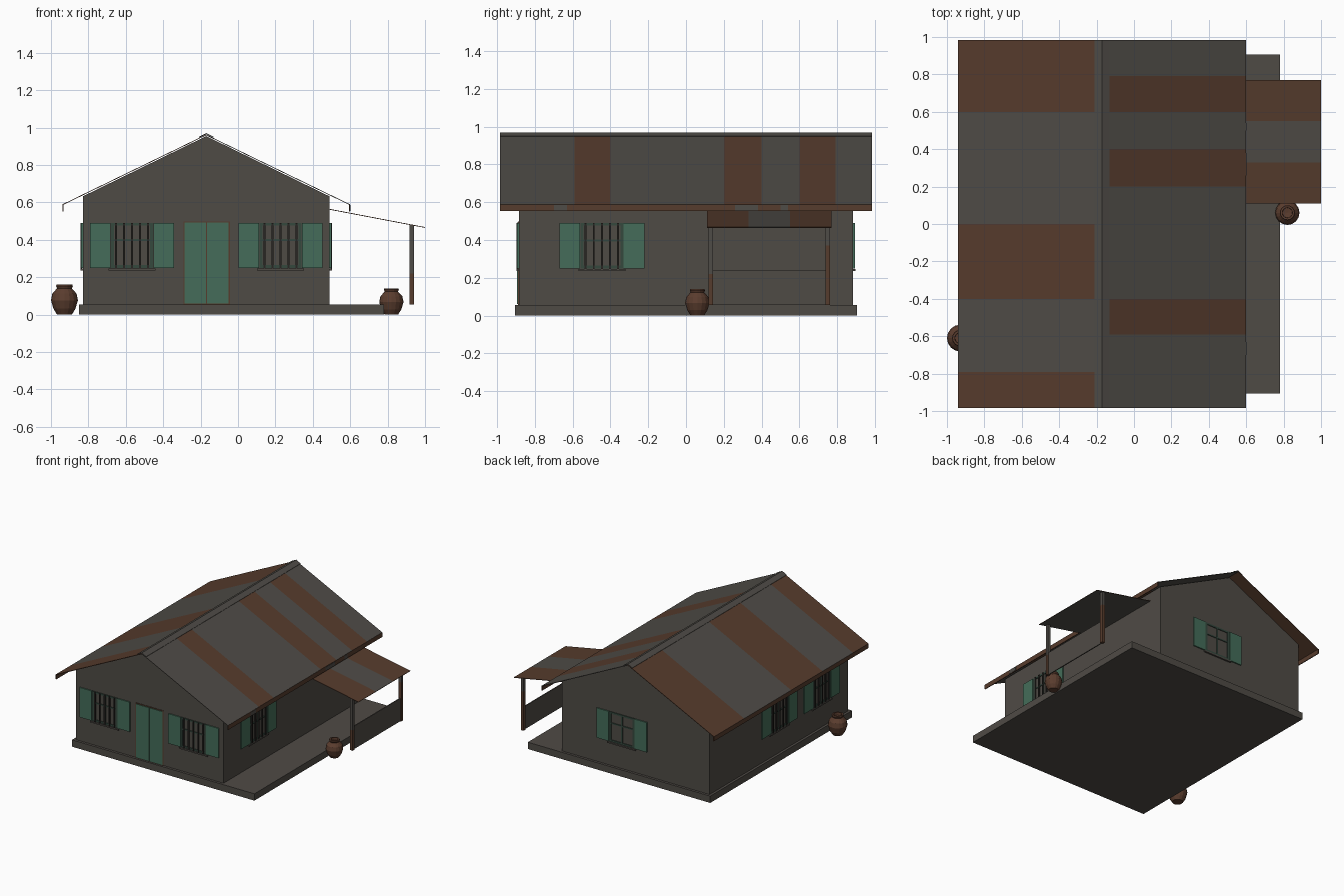
import bpy, bmesh, math
from mathutils import Matrix, Vector

cube = bpy.data.objects.get("Cube")
if cube:
    bpy.data.objects.remove(cube, do_unlink=True)


def material(name, r, g, b):
    m = bpy.data.materials.new(name)
    m.use_nodes = True
    m.diffuse_color = (r, g, b, 1)
    m.node_tree.nodes["Principled BSDF"].inputs["Base Color"].default_value = (r, g, b, 1)
    return m


PLASTER = material("weathered plaster", 0.078, 0.070, 0.060)
SHEET = material("grey metal sheet", 0.078, 0.072, 0.063)
RUST = material("rusty metal", 0.094, 0.045, 0.026)
GREEN = material("faded green paint", 0.058, 0.152, 0.100)
IRON = material("dark iron", 0.022, 0.019, 0.017)
TRIM = material("dark green trim", 0.035, 0.065, 0.048)
CLAY = material("brown clay", 0.105, 0.047, 0.028)


def finish(name, bm, mats):
    bmesh.ops.recalc_face_normals(bm, faces=bm.faces)
    mesh = bpy.data.meshes.new(name)
    bm.to_mesh(mesh)
    bm.free()
    for m in mats:
        mesh.materials.append(m)
    obj = bpy.data.objects.new(name, mesh)
    bpy.context.collection.objects.link(obj)
    return obj


def boxes(name, mat, spans, place=Matrix()):
    """One object made of boxes, each given by its x, y and z ranges."""
    bm = bmesh.new()
    for span in spans:
        mid = Vector([(a + b) / 2 for a, b in span])
        size = [b - a for a, b in span]
        bmesh.ops.create_cube(bm, size=1, matrix=place @ Matrix.Translation(mid) @ Matrix.Diagonal((*size, 1)))
    return finish(name, bm, [mat])


def sheets(name, high, low, edges, rusty, mats):
    """Sloping roof plane split into strips along y; rusty strips use slot 1."""
    bm = bmesh.new()
    rows = [[bm.verts.new((x, y, z)) for x, z in (high, low)] for y in edges]
    for i in range(len(rows) - 1):
        a, b = rows[i], rows[i + 1]
        f = bm.faces.new((a[0], a[1], b[1], b[0]))
        f.material_index = int(i in rusty)
    bm.normal_update()
    up = all(f.normal.z > 0 for f in bm.faces)
    obj = finish(name, bm, mats)
    if (obj.data.polygons[0].normal.z > 0) is False or not up:
        if obj.data.polygons[0].normal.z < 0:
            obj.data.flip_normals()
    mod = obj.modifiers.new("thickness", "SOLIDIFY")
    mod.thickness = 0.004
    mod.offset = -1
    return obj


# Slab and gabled walls
LEFT, RIGHT, RIDGE, DEPTH = -0.83, 0.49, -0.17, 0.885
boxes("floor_slab", PLASTER, [((-0.85, 0.78), (-0.905, 0.905), (0, 0.055))])
bm = bmesh.new()
gable = [(LEFT, 0.05), (RIGHT, 0.05), (RIGHT, 0.632), (RIDGE, 0.954), (LEFT, 0.632)]
front = bm.faces.new([bm.verts.new((x, -DEPTH, z)) for x, z in gable])
moved = bmesh.ops.extrude_face_region(bm, geom=[front])["geom"]
bmesh.ops.translate(bm, vec=(0, 2 * DEPTH, 0), verts=[v for v in moved if isinstance(v, bmesh.types.BMVert)])
if not front.is_valid or len(bm.faces) < 7:
    bm.faces.new([v for v in bm.verts if v.co.y < 0])
finish("house_walls", bm, [PLASTER])

# Main roof, ridge cap and eave boards
strips = [-0.985, -0.79, -0.59, -0.4, -0.2, 0, 0.2, 0.4, 0.6, 0.79, 0.985]
sheets("roof_left", (RIDGE, 0.963), (-0.94, 0.589), strips, (0, 3, 4, 8, 9), [SHEET, RUST])
sheets("roof_right", (RIDGE, 0.963), (0.6, 0.589), strips, (2, 6, 8), [SHEET, RUST])
for side, x in (("left", -0.21), ("right", -0.13)):
    sheets("ridge_cap_" + side, (RIDGE, 0.97), (x, 0.95), (-0.985, 0.985), (), [SHEET])
for side, x in (("left", -0.936), ("right", 0.597)):
    boxes("eave_board_" + side, RUST, [((x - 0.003, x + 0.003), (-0.985, 0.985), (0.552, 0.588))])
boxes("eave_board_patches", SHEET, [((0.6, 0.602), y, (0.555, 0.585))
                                    for y in ((-0.7, -0.63), (0.26, 0.38), (0.5, 0.54))])

# Side porch: roof, posts and low wall
sheets("porch_roof", (0.49, 0.565), (1.0, 0.468), (0.11, 0.33, 0.55, 0.77), (0, 2),
       [SHEET, RUST, SHEET, SHEET]).modifiers[0].material_offset = 2
for name, y, split in (("front", 0.13, 0.22), ("back", 0.75, 0.37)):
    across = ((0.918, 0.942), (y - 0.012, y + 0.012))
    boxes("porch_post_lower_" + name, RUST, [(*across, (0.055, split))])
    boxes("porch_post_upper_" + name, SHEET, [(*across, (split, 0.478))])
boxes("porch_low_wall", PLASTER, [((0.926, 0.934), (0.142, 0.738), (0.055, 0.24))])


# Windows: local x runs along the wall, local -y points outwards
def window(name, x, y, angle, barred=True):
    place = Matrix.Translation((x, y, 0)) @ Matrix.Rotation(math.radians(angle), 4, "Z")
    low, high, half = 0.25, 0.49, 0.113
    boxes(name + "_shutters", GREEN,
          [((s * 0.17 - 0.055, s * 0.17 + 0.055), (-0.009, 0.002), (low, high)) for s in (-1, 1)], place)
    deep = (-0.006, 0.002)
    frame = [((s * 0.105 - 0.008, s * 0.105 + 0.008), deep, (low, high)) for s in (-1, 1)]
    frame += [((-half, half), deep, (z - 0.007, z + 0.007)) for z in (low + 0.007, high - 0.007)]
    frame += [((-half, half), deep, (0.393, 0.403)), ((-0.006, 0.006), deep, (low, high))]
    boxes(name + "_frame", TRIM, frame, place)
    boxes(name + "_sill", PLASTER, [((-0.125, 0.125), (-0.013, 0.002), (0.236, 0.247))], place)
    if barred:
        boxes(name + "_bars", IRON,
              [((0.043 * i - 0.005, 0.043 * i + 0.005), (-0.012, -0.004), (0.247, high)) for i in range(-2, 3)],
              place)


window("front_window_left", 0.227, -DEPTH, 0)
window("front_window_right", -0.567, -DEPTH, 0)
window("left_wall_window", RIGHT, -0.445, 90)
window("back_window", -0.05, DEPTH, 180, barred=False)
window("right_wall_window_front", LEFT, -0.54, -90)
window("right_wall_window_back", LEFT, 0.0, -90)

# Double door with a thin surround
boxes("door_leaves", GREEN, [(x, (-DEPTH - 0.009, -DEPTH), (0.06, 0.492)) for x in ((-0.286, -0.17), (-0.167, -0.05))])
boxes("door_surround", RUST, [((-0.292, -0.044), (-DEPTH - 0.004, -DEPTH), (0.055, 0.498))])


# Clay pots turned from a profile
def pot(name, x, y, radius, height):
    shape = [(0, 0), (0.55, 0), (0.82, 0.2), (1, 0.48), (0.9, 0.7), (0.55, 0.88),
             (0.62, 0.95), (0.58, 1), (0.42, 1), (0.4, 0.86), (0, 0.84)]
    bm = bmesh.new()
    vs = [bm.verts.new((r * radius, 0, z * height)) for r, z in shape]
    es = [bm.edges.new(pair) for pair in zip(vs, vs[1:])]
    bmesh.ops.spin(bm, geom=vs + es, cent=(0, 0, 0), axis=(0, 0, 1), angle=math.tau, steps=16)
    bmesh.ops.remove_doubles(bm, verts=bm.verts, dist=0.0005)
    obj = finish(name, bm, [CLAY])
    obj.location = (x, y, 0)


pot("clay_pot_right", -0.928, -0.61, 0.072, 0.16)
pot("clay_pot_left", 0.82, 0.06, 0.065, 0.14)
